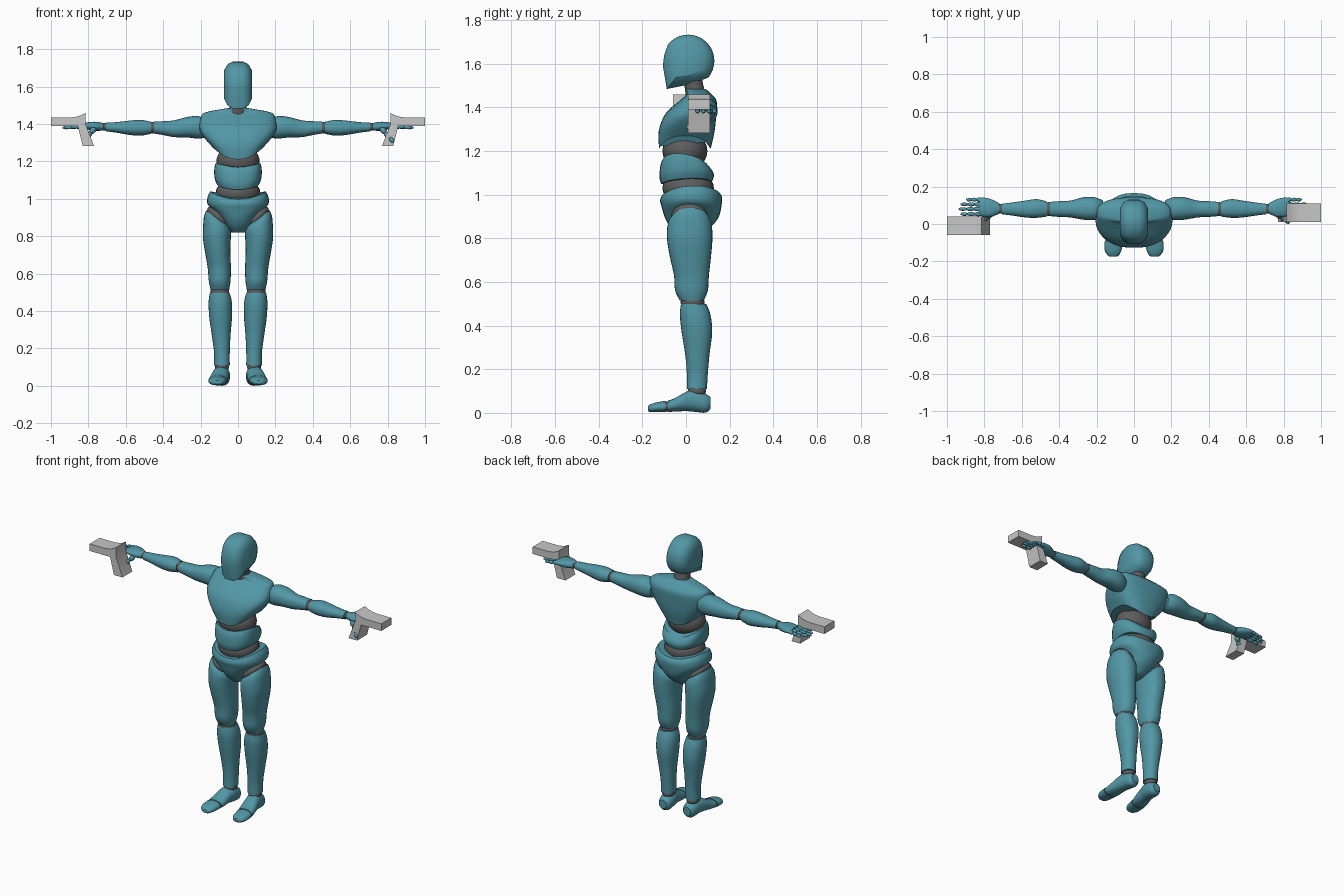
import bpy
import bmesh
from math import cos, sin, pi, copysign, radians
from mathutils import Vector, Matrix

if "Cube" in bpy.data.objects:
    bpy.data.objects.remove(bpy.data.objects["Cube"], do_unlink=True)


def make_material(name, colour):
    mat = bpy.data.materials.new(name)
    mat.use_nodes = True
    mat.diffuse_color = (*colour, 1)
    mat.node_tree.nodes["Principled BSDF"].inputs["Base Color"].default_value = (*colour, 1)
    return mat


teal = make_material("teal_shell", (.085, .31, .38))
dark_grey = make_material("dark_grey_joint", (.11, .11, .11))
light_grey = make_material("light_grey_prop", (.58, .58, .58))


def finish(name, bm, mat, angle=40):
    """Turn a bmesh into a shaded object with one material."""
    bmesh.ops.recalc_face_normals(bm, faces=bm.faces[:])
    mesh = bpy.data.meshes.new(name)
    bm.to_mesh(mesh)
    bm.free()
    mesh.materials.append(mat)
    obj = bpy.data.objects.new(name, mesh)
    bpy.context.collection.objects.link(obj)
    bpy.ops.object.select_all(action="DESELECT")
    obj.select_set(True)
    bpy.context.view_layer.objects.active = obj
    bpy.ops.object.shade_smooth_by_angle(angle=radians(angle))
    return obj


def skin(bm, loops):
    """Bridge equal closed loops of points and cap both ends."""
    rows = [[bm.verts.new(p) for p in loop] for loop in loops]
    for low, high in zip(rows, rows[1:]):
        for i in range(len(low)):
            j = (i + 1) % len(low)
            bm.faces.new((low[i], low[j], high[j], high[i]))
    bm.faces.new(rows[0])
    bm.faces.new(rows[-1])


def spline(a, b, c, d, t):
    return b + (c - a) * t / 2 + (2 * a - 5 * b + 4 * c - d) * t * t / 2 \
        + (3 * b - a - 3 * c + d) * t ** 3 / 2


def loft(name, rings, axis="z", side=1, mat=teal, power=2.2, sides=28, steps=4):
    """Rings: height, centre u, centre v, radius u, radius v, tilt u, tilt v, lift at the sides."""
    keys = [Vector(tuple(r) + (0,) * (8 - len(r))) for r in rings]
    keys = [keys[0]] + keys + [keys[-1]]
    path = [spline(*keys[k:k + 4], s / steps)
            for k in range(len(keys) - 3) for s in range(steps)] + [keys[-1]]
    loops = []
    for h, cu, cv, ru, rv, tu, tv, lift in path:
        loop = []
        for i in range(sides):
            a = 2 * pi * i / sides
            c, s = (copysign(abs(f) ** (2 / power), f) for f in (cos(a), sin(a)))
            u, v = ru * c, rv * s
            w = h + tu * u + tv * v + lift * c * c
            p = {"x": (w, cu + u, cv + v), "y": (cu + u, w, cv + v),
                 "z": (cu + u, cv + v, w)}[axis]
            loop.append((p[0] * side, p[1], p[2]))
        loops.append(loop)
    bm = bmesh.new()
    skin(bm, loops)
    return finish(name, bm, mat)


def ball(name, centre, radii, turn=0, side=1, mat=dark_grey):
    x, y, z = centre
    bm = bmesh.new()
    matrix = Matrix.Translation((x * side, y, z)) @ Matrix.Rotation(turn * side, 4, "Y") \
        @ Matrix.Diagonal((*radii, 1))
    bmesh.ops.create_uvsphere(bm, u_segments=24, v_segments=14, radius=1, matrix=matrix)
    return finish(name, bm, mat)


def digit(name, start, end, radius, side):
    """A finger of three rounded segments between two points."""
    bm = bmesh.new()
    a, b = (Vector((p[0] * side, p[1], p[2])) for p in (start, end))
    turn = (b - a).to_track_quat("Z", "Y").to_matrix().to_4x4()
    for k in range(3):
        r = radius * (1 - k / 10)
        place = Matrix.Translation(a.lerp(b, (k + .5) / 3)) @ turn
        size = Matrix.Diagonal((r, r, (b - a).length / 5, 1))
        bmesh.ops.create_uvsphere(bm, u_segments=12, v_segments=8, radius=1, matrix=place @ size)
    return finish(name, bm, teal)


# Head: side outline layered across the width
outline = [(.01 + .12 * cos(radians(a)), 1.613 + .12 * sin(radians(a)))
           for a in range(-40, 150, 10)]
outline += [(-.1, 1.64), (-.106, 1.59), (-.088, 1.484), (.015, 1.505)]
half = [(.03, 1), (.056, .88), (.075, .6)]
layers = [(-x, s) for x, s in reversed(half)] + half
bm = bmesh.new()
skin(bm, [[(x, .015 + (y - .015) * s, 1.615 + (z - 1.615) * s) for y, z in outline]
          for x, s in layers])
finish("head", bm, teal, 32)
loft("neck", [(1.44, 0, .05, .055, .05), (1.49, 0, .038, .046, .044), (1.55, 0, .025, .045, .045)],
     mat=dark_grey)

# Trunk
loft("chest", [(1.21, 0, -.005, .13, .118, 0, 0, .06),
               (1.29, 0, .003, .175, .128, 0, 0, .03),
               (1.37, 0, .022, .205, .117),
               (1.43, 0, .055, .2, .085),
               (1.462, 0, .06, .175, .055),
               (1.485, 0, .045, .055, .045)], power=2.6, sides=36)
ball("abdomen_joint", (0, -.005, 1.2), (.116, .103, .09))
loft("belly", [(1.055, 0, .003, .112, .117, 0, .05, .02),
               (1.085, 0, .003, .125, .125, 0, .02, .025),
               (1.125, 0, .002, .127, .118, 0, -.12, .03),
               (1.15, 0, 0, .122, .103, 0, -.18, .035)], power=2.5)
ball("waist_joint", (0, .01, 1.03), (.12, .118, .08))
loft("pelvis", [(.82, 0, .015, .035, .055),
                (.86, 0, .022, .075, .1),
                (.9, 0, .026, .122, .125, 0, 0, .03),
                (.945, 0, .025, .162, .137, 0, 0, .025),
                (.98, 0, .023, .163, .142, 0, .06, .03),
                (1.005, 0, .02, .148, .13, 0, .06, .035)], power=2.3)

for side, label in ((1, "left"), (-1, "right")):
    # Leg
    ball(label + "_hip_joint", (.103, .015, .9), (.078, .085, .035), -.75, side)
    loft(label + "_thigh", [(.515, .097, .027, .05, .055),
                            (.56, .098, .025, .058, .075),
                            (.63, .1, .025, .062, .08),
                            (.72, .109, .02, .068, .095),
                            (.8, .113, .017, .075, .104),
                            (.865, .11, .017, .073, .1, .45),
                            (.9, .11, .02, .06, .08, .65)], side=side)
    ball(label + "_knee_joint", (.097, .03, .507), (.05, .055, .035), 0, side)
    loft(label + "_shin", [(.11, .086, .05, .042, .046),
                           (.18, .086, .052, .042, .048),
                           (.27, .09, .052, .05, .056),
                           (.37, .093, .05, .061, .07),
                           (.45, .095, .042, .062, .07),
                           (.5, .098, .035, .052, .058)], side=side)
    ball(label + "_ankle_joint", (.086, .05, .1), (.037, .042, .03), 0, side)

    # Foot
    loft(label + "_foot", [(.112, .085, .045, .025, .027),
                           (.09, .085, .044, .04, .043),
                           (.04, .088, .055, .045, .05),
                           (0, .095, .052, .046, .044),
                           (-.05, .102, .037, .05, .031),
                           (-.083, .107, .03, .049, .026)], "y", side)
    ball(label + "_toe_joint", (.108, -.088, .029), (.046, .025, .024), 0, side)
    loft(label + "_toes", [(-.094, .109, .029, .049, .026),
                           (-.14, .112, .025, .045, .022),
                           (-.165, .111, .021, .032, .017),
                           (-.175, .11, .02, .018, .01)], "y", side)

    # Arm
    loft(label + "_upper_arm", [(.165, .08, 1.375, .045, .045),
                                (.21, .082, 1.382, .061, .06),
                                (.27, .083, 1.383, .06, .055),
                                (.34, .08, 1.375, .045, .045),
                                (.4, .08, 1.378, .042, .037),
                                (.448, .08, 1.381, .038, .032)], "x", side)
    ball(label + "_elbow_joint", (.456, .08, 1.381), (.03, .037, .031), 0, side)
    loft(label + "_forearm", [(.465, .08, 1.38, .04, .032),
                              (.52, .083, 1.38, .05, .042),
                              (.58, .08, 1.38, .045, .038),
                              (.65, .08, 1.382, .035, .028),
                              (.705, .08, 1.384, .028, .023)], "x", side)
    ball(label + "_wrist_joint", (.712, .081, 1.385), (.02, .026, .021), 0, side)

    # Hand
    loft(label + "_palm", [(.718, .083, 1.385, .026, .02),
                           (.76, .085, 1.388, .046, .024),
                           (.8, .09, 1.39, .051, .02),
                           (.828, .092, 1.39, .047, .014)], "x", side)
    for finger, y, tip in (("index", .053, .925), ("middle", .08, .935),
                           ("ring", .105, .925), ("little", .13, .895)):
        digit(f"{label}_{finger}_finger", (.815, y, 1.39), (tip, y, 1.38), .012, side)
    digit(label + "_thumb", (.765, .05, 1.378), (.83, .008, 1.305), .016, side)

    # Held prop: barrel and slanted grip as one extruded outline
    shape = [(1, 1.435), (.895, 1.435), (.865, 1.439), (.84, 1.446), (.815, 1.46),
             (.815, 1.4), (.77, 1.283), (.83, 1.283), (.857, 1.39), (1, 1.39)]
    front, back = (.01, .11) if side > 0 else (-.06, .04)
    bm = bmesh.new()
    skin(bm, [[(x * side, y, z) for x, z in shape] for y in (front, back)])
    finish(label + "_hand_prop", bm, light_grey, 25)
